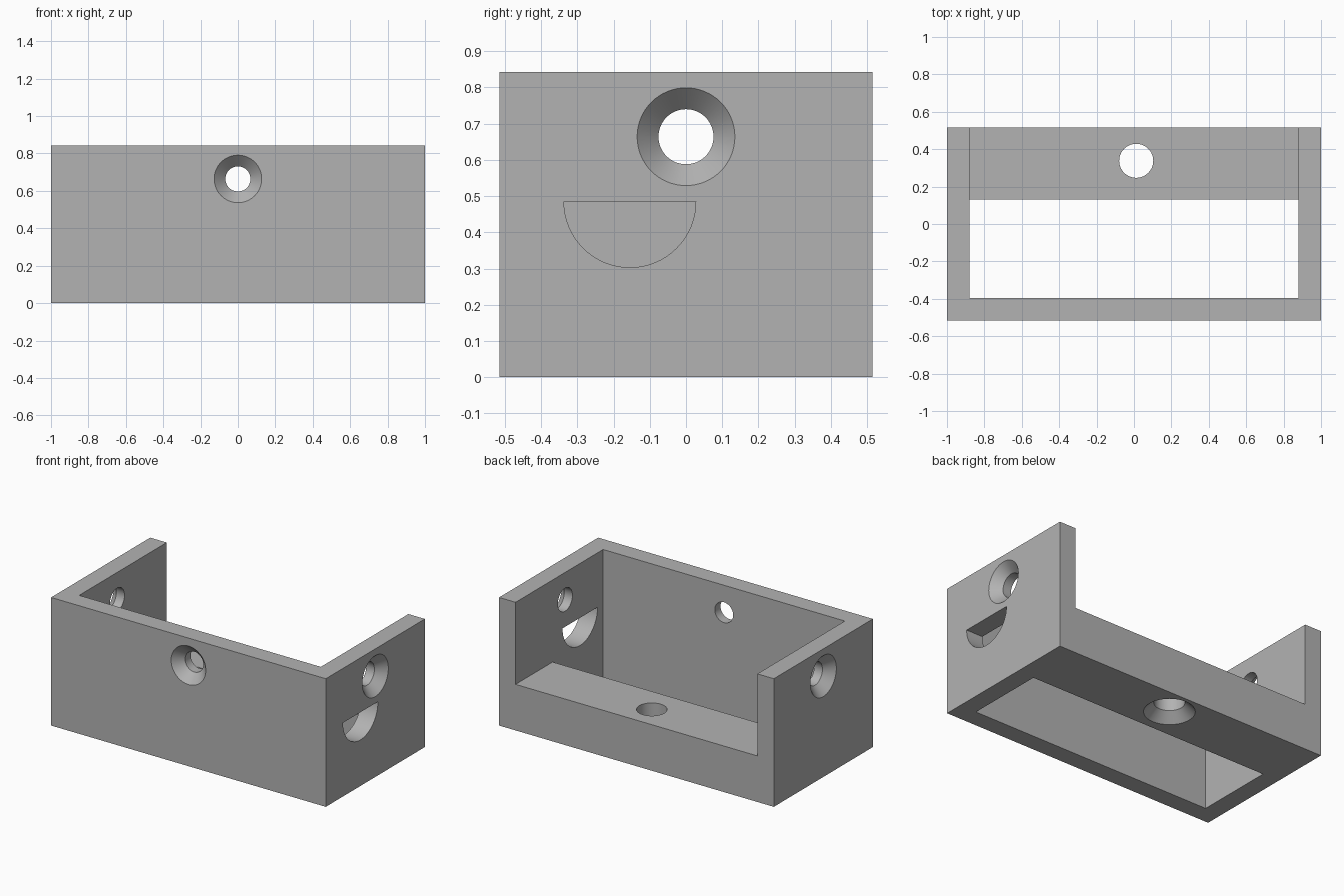
import bpy, bmesh, math
from mathutils import Vector, Matrix

cube = bpy.data.objects.get("Cube")
if cube:
    bpy.data.objects.remove(cube, do_unlink=True)

WIDTH, DEPTH, HEIGHT, WALL = 2.0, 1.03, 0.843, 0.12
LEDGE_Y, LEDGE_Z = 0.13, 0.303
HX, HY = WIDTH / 2, DEPTH / 2

grey = bpy.data.materials.new("plain grey")
grey.use_nodes = True
COLOUR = (0.45, 0.45, 0.45, 1)
grey.diffuse_color = COLOUR
grey.node_tree.nodes["Principled BSDF"].inputs["Base Color"].default_value = COLOUR


def make_object(name, bm):
    bmesh.ops.recalc_face_normals(bm, faces=bm.faces)
    mesh = bpy.data.meshes.new(name)
    bm.to_mesh(mesh)
    bm.free()
    mesh.materials.append(grey)
    obj = bpy.data.objects.new(name, mesh)
    bpy.context.collection.objects.link(obj)
    return obj


def prism(name, points, x0, x1):
    """Extrude a (y, z) outline along x."""
    bm = bmesh.new()
    face = bm.faces.new([bm.verts.new((x0, y, z)) for y, z in points])
    out = bmesh.ops.extrude_face_region(bm, geom=[face])
    moved = [v for v in out["geom"] if isinstance(v, bmesh.types.BMVert)]
    bmesh.ops.translate(bm, verts=moved, vec=(x1 - x0, 0, 0))
    return make_object(name, bm)


def screw_hole(name, position, inward, inner, outer, length, sides=64):
    """Lathe a countersunk hole that starts on an outer face."""
    sink = 0.06
    slope = (outer - inner) / sink
    profile = [(outer + 0.02 * slope, -0.02), (inner, sink), (inner, length)]
    bm = bmesh.new()
    rings = []
    for r, z in profile:
        rings.append([bm.verts.new((r * math.cos(a), r * math.sin(a), z))
                      for a in (math.tau * i / sides for i in range(sides))])
    for low, high in zip(rings, rings[1:]):
        for i in range(sides):
            j = (i + 1) % sides
            bm.faces.new((low[i], low[j], high[j], high[i]))
    bm.faces.new(rings[0])
    bm.faces.new(rings[-1])
    turn = Vector((0, 0, 1)).rotation_difference(Vector(inward)).to_matrix().to_4x4()
    bmesh.ops.transform(bm, verts=bm.verts, matrix=Matrix.Translation(position) @ turn)
    return make_object(name, bm)


# Solid block
bracket = prism("bracket", [(-HY, 0), (HY, 0), (HY, HEIGHT), (-HY, HEIGHT)], -HX, HX)

# Interior, open at the top, back and floor, leaving the rear ledge
front, over = -HY + WALL, 0.1
cavity = [(front, -over), (LEDGE_Y, -over), (LEDGE_Y, LEDGE_Z), (HY + over, LEDGE_Z),
          (HY + over, HEIGHT + over), (front, HEIGHT + over)]
cutters = [prism("cavity_cutter", cavity, -HX + WALL, HX - WALL)]

# Countersunk screw holes in the walls and the ledge
hole_z = 0.664
cutters += [screw_hole("side_hole_cutter", (s * HX, 0, hole_z), (-s, 0, 0), 0.076, 0.135, 0.2)
            for s in (-1, 1)]
cutters.append(screw_hole("front_hole_cutter", (0, -HY, hole_z), (0, 1, 0), 0.067, 0.127, 0.2))
cutters.append(screw_hole("ledge_hole_cutter", (0.012, 0.338, 0), (0, 0, 1), 0.091, 0.152, 0.4))

# Half-round slot in the left wall
arc = [math.pi + math.pi * i / 32 for i in range(33)]
slot = [(-0.155 + 0.182 * math.cos(a), 0.485 + 0.182 * math.sin(a)) for a in arc]
cutters.append(prism("slot_cutter", slot, HX - WALL - 0.05, HX + 0.05))

# Cut everything out of the block
bpy.context.view_layer.objects.active = bracket
bracket.select_set(True)
for cutter in cutters:
    mod = bracket.modifiers.new("cut", "BOOLEAN")
    mod.operation, mod.solver, mod.object = "DIFFERENCE", "EXACT", cutter
    bpy.ops.object.modifier_apply(modifier=mod.name)
    bpy.data.objects.remove(cutter, do_unlink=True)

bpy.ops.object.shade_smooth_by_angle(angle=math.radians(30))
